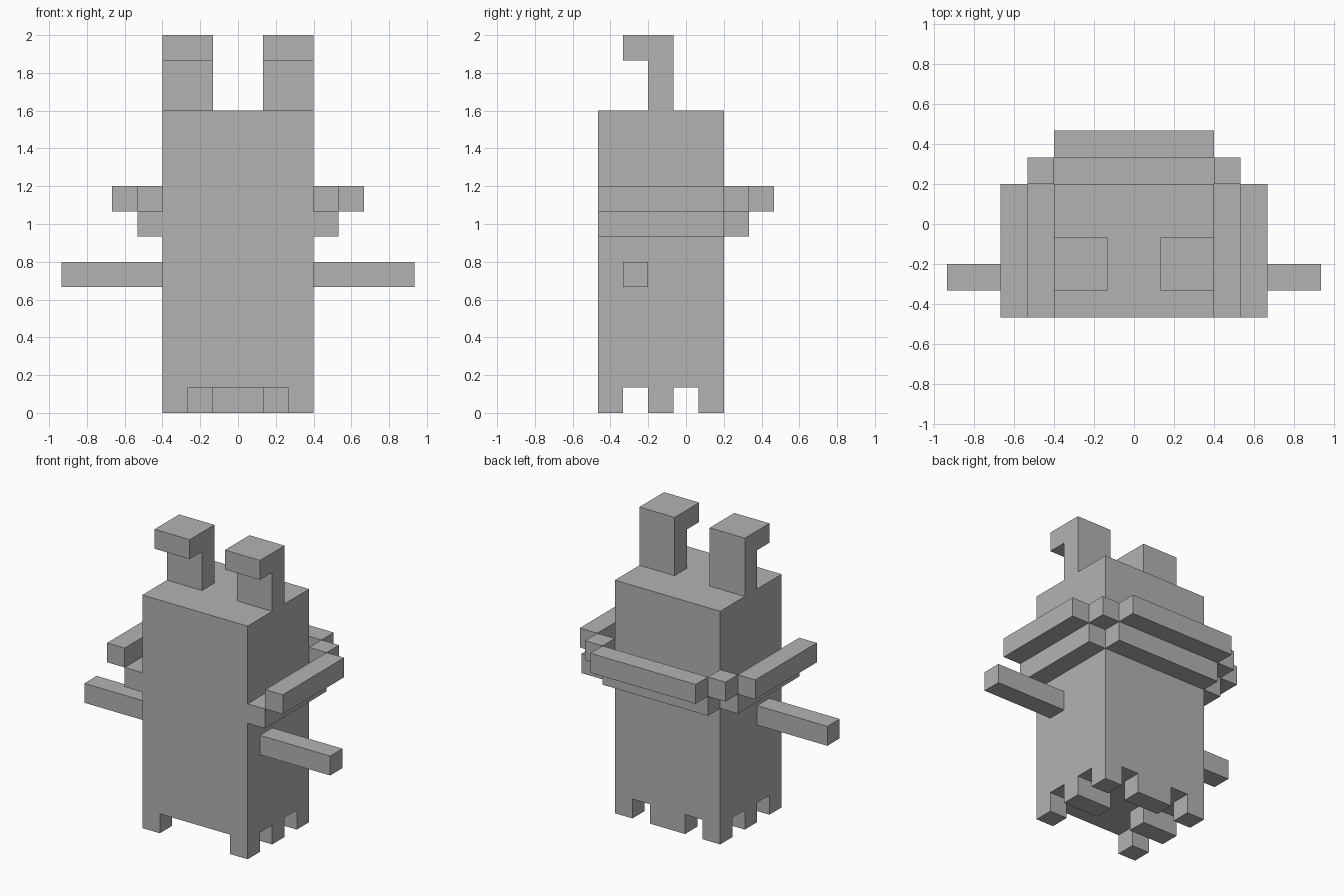
import bpy
import bmesh
from mathutils import Vector

U = 2 / 15  # one block of the grid the figure is built on

if "Cube" in bpy.data.objects:
    bpy.data.objects.remove(bpy.data.objects["Cube"], do_unlink=True)

# Single grey material
grey = bpy.data.materials.new("plain grey")
grey.use_nodes = True
GREY = (0.45, 0.45, 0.45, 1)
grey.diffuse_color = GREY
bsdf = next(n for n in grey.node_tree.nodes if n.type == 'BSDF_PRINCIPLED')
bsdf.inputs["Base Color"].default_value = GREY
bsdf.inputs["Roughness"].default_value = 0.8


def block(name, x, y, z):
    """Box spanning the (low, high) ranges x, y, z, given in grid blocks."""
    low, high = (Vector(c) * U for c in zip(x, y, z))
    bm = bmesh.new()
    bmesh.ops.create_cube(bm, size=1)
    bmesh.ops.scale(bm, vec=high - low, verts=bm.verts)
    mesh = bpy.data.meshes.new(name)
    bm.to_mesh(mesh)
    bm.free()
    mesh.materials.append(grey)
    obj = bpy.data.objects.new(name, mesh)
    obj.location = (low + high) / 2
    bpy.context.collection.objects.link(obj)
    return obj


def pair(name, x, y, z):
    """Left block at +x and its mirrored partner at -x."""
    block("left_" + name, x, y, z)
    block("right_" + name, (-x[1], -x[0]), y, z)


# Body
block("body", (-3, 3), (-3.5, 1.5), (1, 12))

# Ears with tips folded forward
pair("ear", (1, 3), (-1.5, -0.5), (12, 15))
pair("ear_tip", (1, 3), (-2.5, -1.5), (14, 15))

# Arms
pair("arm", (3, 7), (-2.5, -1.5), (5, 6))

# Stepped collar: lower ledge, raised outer rim and rim corners
pair("collar_ledge", (3, 4), (-3.5, 1.5), (7, 8))
block("back_collar_ledge", (-3, 3), (1.5, 2.5), (7, 8))
pair("collar_rim", (4, 5), (-3.5, 1.5), (8, 9))
block("back_collar_rim", (-3, 3), (2.5, 3.5), (8, 9))
pair("collar_corner", (3, 4), (1.5, 2.5), (8, 9))

# Feet
pair("front_foot", (2, 3), (-3.5, -2.5), (0, 1))
pair("middle_foot", (1, 3), (-1.5, -0.5), (0, 1))
pair("back_foot", (2, 3), (0.5, 1.5), (0, 1))
block("back_centre_foot", (-1, 1), (0.5, 1.5), (0, 1))
